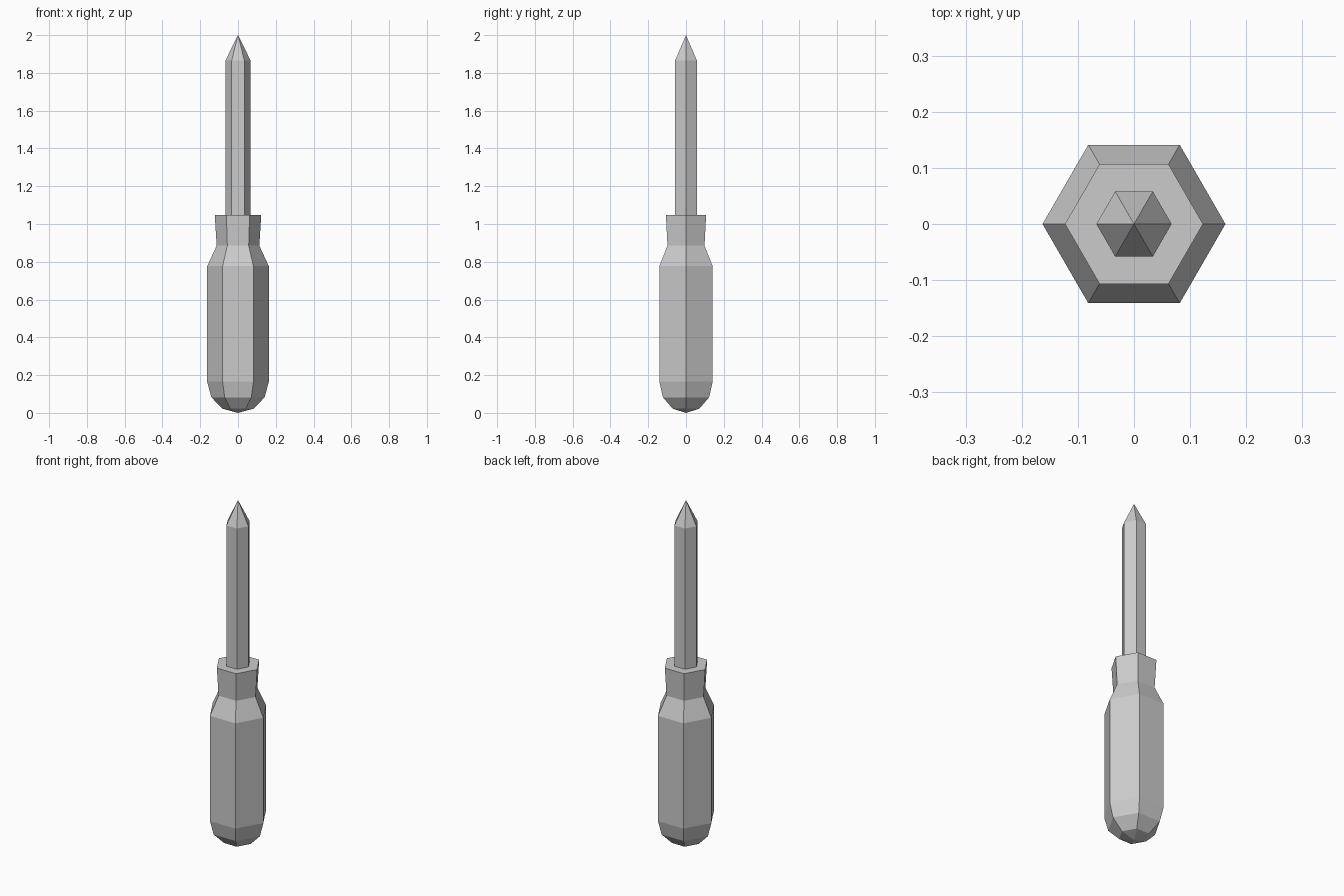
import bpy, bmesh
from math import cos, sin, pi

if "Cube" in bpy.data.objects:
    bpy.data.objects.remove(bpy.data.objects["Cube"])

SIDES = 6


def lathe(name, profile):
    """Revolve (radius, z) points into a six-sided closed solid; radius 0 is a pole."""
    bm = bmesh.new()
    rings = []
    for r, z in profile:
        count = SIDES if r > 0 else 1
        rings.append([bm.verts.new((r * cos(2 * pi * i / SIDES), r * sin(2 * pi * i / SIDES), z))
                      for i in range(count)])
    for low, high in zip(rings, rings[1:]):
        for i in range(SIDES):
            j = (i + 1) % SIDES
            if len(low) == 1:
                bm.faces.new((low[0], high[j], high[i]))
            elif len(high) == 1:
                bm.faces.new((low[i], low[j], high[0]))
            else:
                bm.faces.new((low[i], low[j], high[j], high[i]))
    # Flat caps on open ends
    if len(rings[0]) > 1:
        bm.faces.new(rings[0][::-1])
    if len(rings[-1]) > 1:
        bm.faces.new(rings[-1])
    bmesh.ops.recalc_face_normals(bm, faces=bm.faces)
    mesh = bpy.data.meshes.new(name)
    bm.to_mesh(mesh)
    bm.free()
    obj = bpy.data.objects.new(name, mesh)
    bpy.context.collection.objects.link(obj)
    return obj


# Handle: rounded butt, straight grip, shoulder, flared collar
R, BUTT = 0.163, 0.165
butt = [(0, 0)] + [(R * sin(a * pi / 6), BUTT * (1 - cos(a * pi / 6))) for a in (1, 2, 3)]
lathe("handle", butt + [(R, 0.777), (0.113, 0.885), (0.123, 1.047)])

# Shaft with pointed tip, seated in the collar
lathe("shaft", [(0.067, 1.04), (0.067, 1.865), (0, 2.0)])
